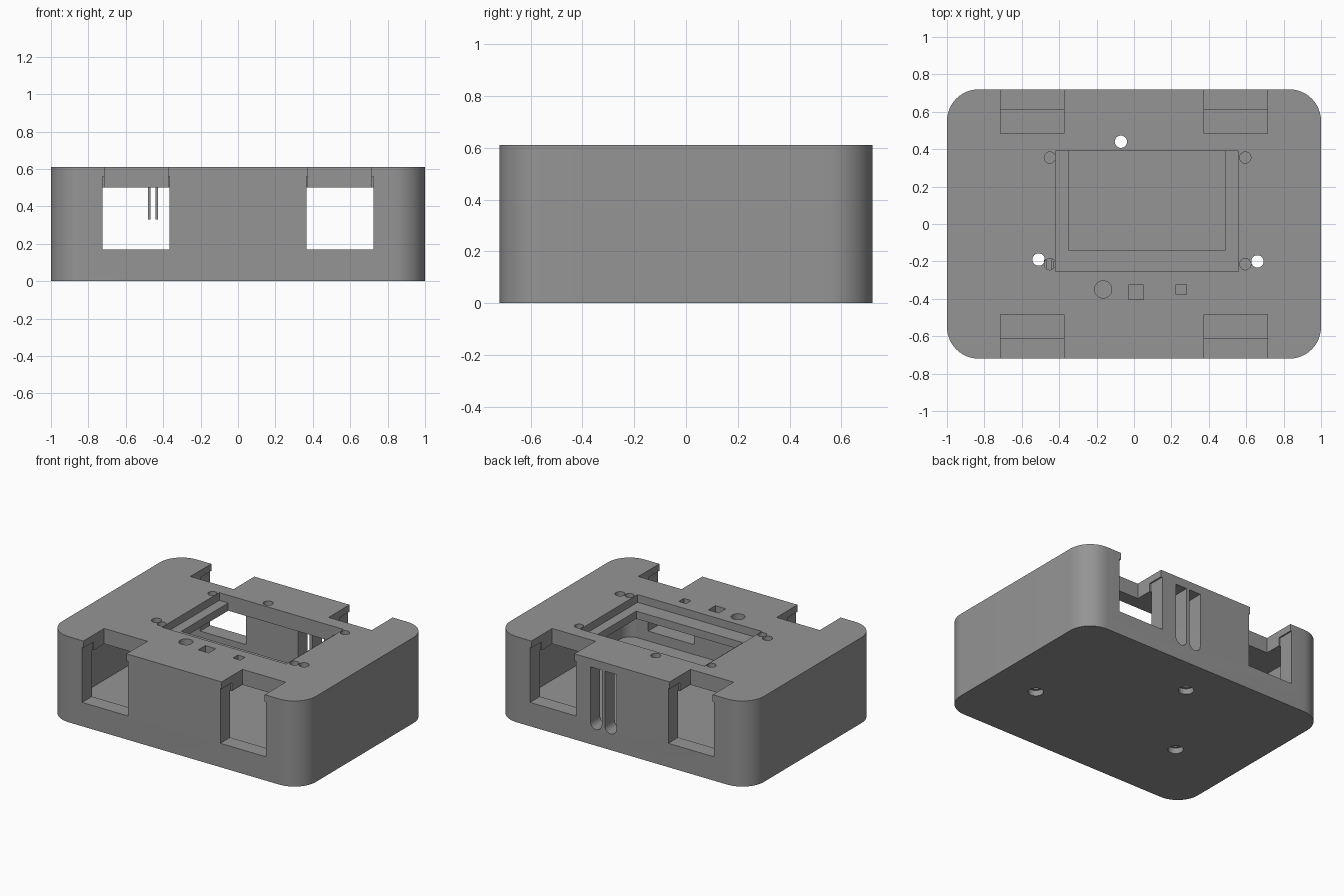
import bpy, bmesh, math

if "Cube" in bpy.data.objects:
    bpy.data.objects.remove(bpy.data.objects["Cube"])

grey = bpy.data.materials.new("grey plastic")
grey.diffuse_color = (0.3, 0.3, 0.3, 1)
grey.use_nodes = True
grey.node_tree.nodes["Principled BSDF"].inputs["Base Color"].default_value = grey.diffuse_color


def extrude(name, outline, z0, z1):
    """Solid prism from a list of xy points."""
    bm = bmesh.new()
    face = bm.faces.new([bm.verts.new((x, y, z0)) for x, y in outline])
    top = bmesh.ops.extrude_face_region(bm, geom=[face])["geom"]
    bmesh.ops.translate(bm, vec=(0, 0, z1 - z0),
                        verts=[v for v in top if isinstance(v, bmesh.types.BMVert)])
    bmesh.ops.recalc_face_normals(bm, faces=bm.faces)
    mesh = bpy.data.meshes.new(name)
    bm.to_mesh(mesh)
    bm.free()
    mesh.materials.append(grey)
    obj = bpy.data.objects.new(name, mesh)
    bpy.context.collection.objects.link(obj)
    return obj


def rounded(hx, hy, r, steps=12):
    pts = []
    for k, (sx, sy) in enumerate([(1, 1), (-1, 1), (-1, -1), (1, -1)]):
        for i in range(steps + 1):
            a = math.pi / 2 * (k + i / steps)
            pts.append((sx * (hx - r) + r * math.cos(a), sy * (hy - r) + r * math.sin(a)))
    return pts


def block(name, x0, x1, y0, y1, z0, z1):
    return extrude(name, [(x0, y0), (x1, y0), (x1, y1), (x0, y1)], z0, z1)


def rod(name, x, y, r, z0, z1, n=32):
    return extrude(name, [(x + r * math.cos(2 * math.pi * i / n),
                           y + r * math.sin(2 * math.pi * i / n)) for i in range(n)], z0, z1)


body = extrude("case_body", rounded(1, 0.72, 0.17), 0, 0.61)
cutters = [extrude("cavity_cutter", rounded(0.89, 0.61, 0.08), 0.1, 0.5)]

# Four wall windows with narrower notches in the top plate
for sx in (-1, 1):
    for sy in (-1, 1):
        wx = sorted((sx * 0.365, sx * 0.725))
        nx = sorted((sx * 0.375, sx * 0.715))
        cutters.append(block("window_cutter", *wx, *sorted((sy * 0.605, sy * 0.8)), 0.17, 0.56))
        cutters.append(block("notch_cutter", *nx, *sorted((sy * 0.485, sy * 0.81)), 0.48, 0.7))

# Display recess with a ledge, and the opening inside it
cutters.append(block("display_recess_cutter", -0.42, 0.56, -0.255, 0.39, 0.555, 0.7))
cutters.append(block("display_opening_cutter", -0.35, 0.49, -0.14, 0.39, 0.45, 0.71))

# Display screw holes
for x in (-0.45, 0.595):
    for y in (-0.215, 0.355):
        cutters.append(rod("screw_hole_cutter", x, y, 0.03, 0.45, 0.7))

# Mounting holes through both plates, wider at the underside
for x, y in ((-0.07, 0.44), (-0.51, -0.19), (0.66, -0.2)):
    cutters.append(rod("mount_hole_cutter", x, y, 0.033, -0.1, 0.72))
    cutters.append(rod("counterbore_cutter", x, y, 0.05, -0.11, 0.04))

# Control openings in front of the display
cutters.append(rod("dial_hole_cutter", -0.165, -0.35, 0.046, 0.45, 0.7))
cutters.append(block("button_hole_cutter", -0.03, 0.052, -0.405, -0.325, 0.45, 0.7))
cutters.append(block("lamp_hole_cutter", 0.225, 0.282, -0.378, -0.323, 0.45, 0.7))

# Two round-bottomed cable slots in the back wall
for x in (0.09, 0.205):
    slot = [(-0.045, 0.55), (0.045, 0.55)]
    slot = [(x + 0.045, 0.55), (x - 0.045, 0.55)] + [
        (x + 0.045 * math.cos(math.pi + math.pi * i / 12),
         0.16 + 0.045 * math.sin(math.pi + math.pi * i / 12)) for i in range(13)]
    cutter = extrude("cable_slot_cutter", slot, 0.6, 0.8)
    for v in cutter.data.vertices:
        px, pz, py = v.co
        v.co = (px, py, pz)
    cutter.data.flip_normals()
    cutters.append(cutter)

# Carve the body
bpy.context.view_layer.objects.active = body
for c in cutters:
    c.hide_render = True
    mod = body.modifiers.new("cut", "BOOLEAN")
    mod.operation = "DIFFERENCE"
    mod.solver = "EXACT"
    mod.object = c
    bpy.ops.object.modifier_apply(modifier=mod.name)
    bpy.data.objects.remove(c)

bpy.ops.object.select_all(action="DESELECT")
body.select_set(True)
bpy.ops.object.shade_smooth_by_angle(angle=math.radians(30))

# Thin pair of prongs hanging under the top plate
for x in (-0.48, -0.442):
    block("hanging_prong", x, x + 0.013, -0.24, -0.19, 0.33, 0.51)
